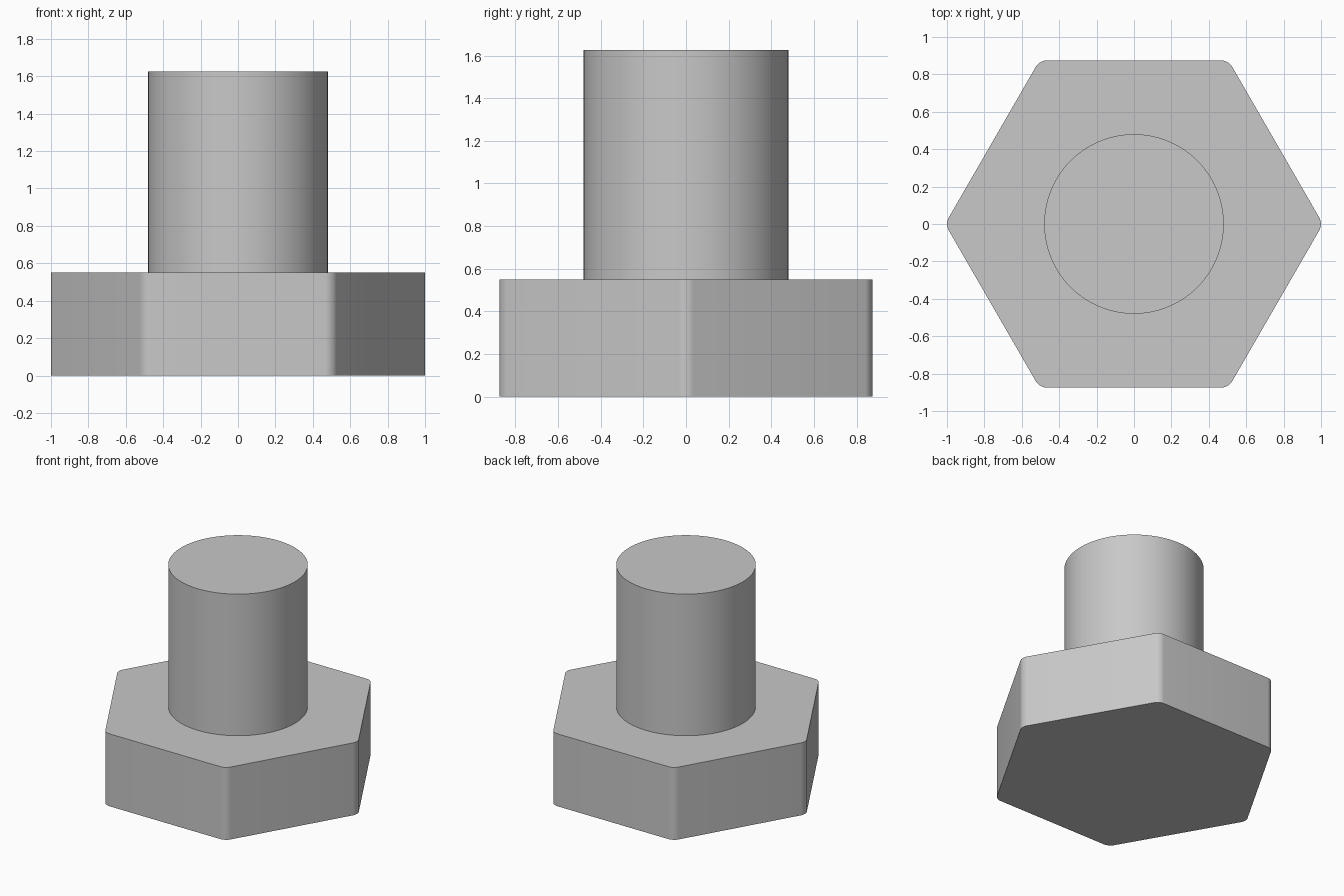
import bpy, bmesh
from math import cos, sin, tan, pi, radians

cube = bpy.data.objects.get("Cube")
if cube:
    bpy.data.objects.remove(cube, do_unlink=True)

# Plain grey metal
steel = bpy.data.materials.new("grey_steel")
steel.use_nodes = True
GREY = (0.58, 0.58, 0.58, 1)
steel.diffuse_color = GREY
steel.node_tree.nodes["Principled BSDF"].inputs["Base Color"].default_value = GREY


def prism(name, sides, radius, bottom, top, corner_radius=0):
    """Upright regular prism with a corner on +x and optional rounded corners."""
    bm = bmesh.new()
    angles = [2 * pi * i / sides for i in range(sides)]
    base = bm.faces.new([bm.verts.new((radius * cos(a), radius * sin(a), bottom)) for a in angles])
    raised = bmesh.ops.extrude_face_region(bm, geom=[base], use_keep_orig=True)["geom"]
    for v in raised:
        if isinstance(v, bmesh.types.BMVert):
            v.co.z = top
    if corner_radius:
        uprights = [e for e in bm.edges if abs(e.verts[0].co.z - e.verts[1].co.z) > 0.01]
        bmesh.ops.bevel(bm, geom=uprights, offset=corner_radius * tan(pi / sides),
                        offset_type='OFFSET', segments=8, profile=0.5, affect='EDGES')
    bmesh.ops.recalc_face_normals(bm, faces=bm.faces[:])
    mesh = bpy.data.meshes.new(name)
    bm.to_mesh(mesh)
    bm.free()
    mesh.materials.append(steel)
    obj = bpy.data.objects.new(name, mesh)
    bpy.context.collection.objects.link(obj)
    bpy.ops.object.select_all(action='DESELECT')
    obj.select_set(True)
    bpy.context.view_layer.objects.active = obj
    bpy.ops.object.shade_smooth_by_angle(angle=radians(30))
    return obj


# Hexagonal head, sized by its distance across flats
prism("hex_head", 6, 0.875 / cos(pi / 6), 0, 0.55, corner_radius=0.067)

# Round shank, seated slightly into the head
prism("shank", 96, 0.48, 0.53, 1.625)
